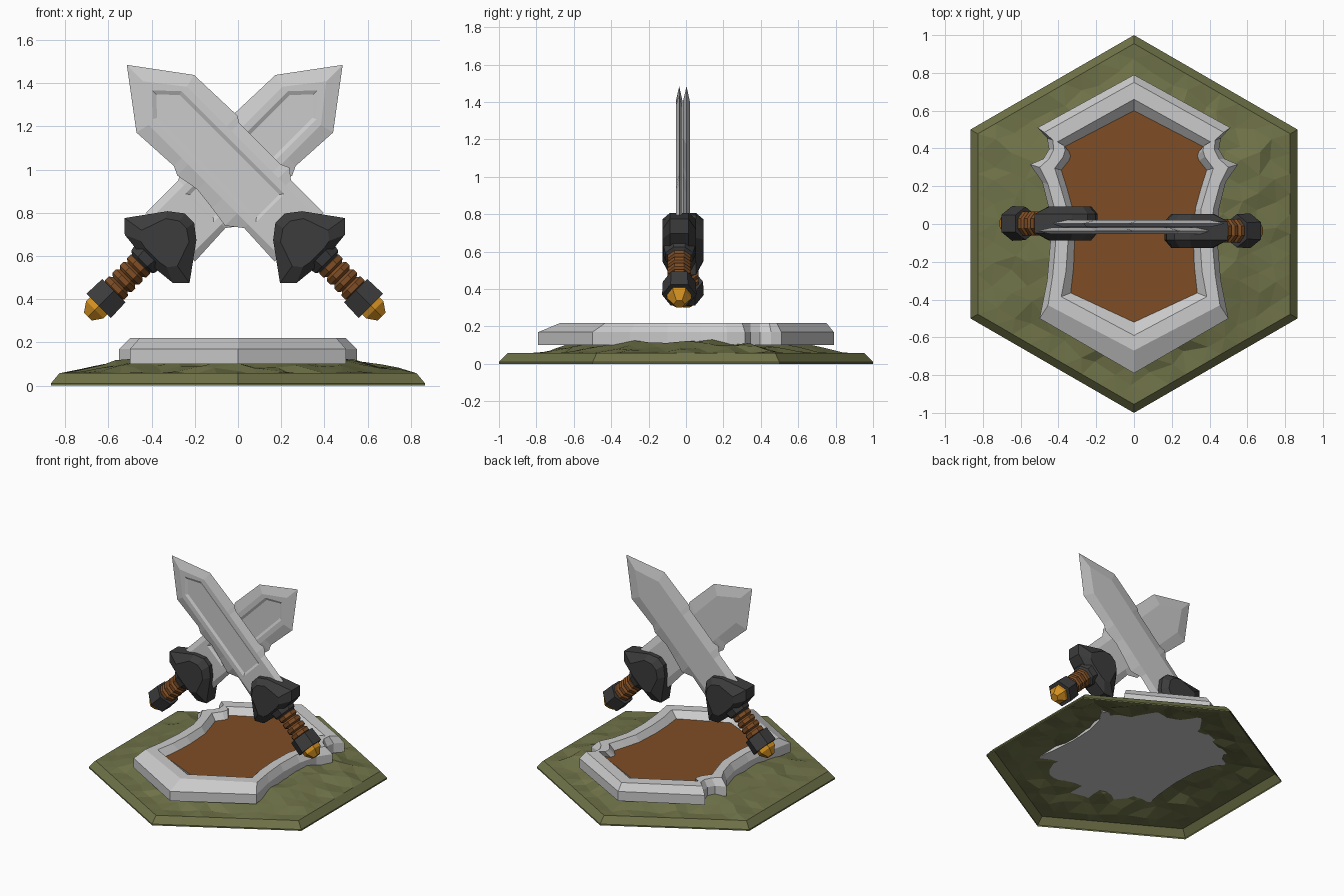
import bpy, bmesh, math, random

if "Cube" in bpy.data.objects:
    bpy.data.objects.remove(bpy.data.objects["Cube"])
random.seed(4)
R2 = math.sqrt(0.5)


def mat(name, col):
    m = bpy.data.materials.new(name)
    m.diffuse_color = (*col, 1)
    m.use_nodes = True
    m.node_tree.nodes["Principled BSDF"].inputs["Base Color"].default_value = m.diffuse_color
    return m


GREEN = mat("grass", (0.16, 0.17, 0.065))
WOOD = mat("wood", (0.21, 0.075, 0.018))
DARK = mat("dark_iron", (0.045, 0.045, 0.045))
GOLD = mat("gold", (0.65, 0.28, 0.015))


def finish(name, bm, material, recalc=True):
    if recalc:
        bmesh.ops.recalc_face_normals(bm, faces=bm.faces)
    me = bpy.data.meshes.new(name)
    bm.to_mesh(me)
    bm.free()
    if material:
        me.materials.append(material)
    ob = bpy.data.objects.new(name, me)
    bpy.context.collection.objects.link(ob)
    return ob


def loft(name, rings, material=None, caps=(True, True)):
    """Bridge equal-count rings of points and cap the ends."""
    bm = bmesh.new()
    vs = [[bm.verts.new(p) for p in r] for r in rings]
    n = len(vs[0])
    for a, b in zip(vs, vs[1:]):
        for i in range(n):
            j = (i + 1) % n
            bm.faces.new((a[i], a[j], b[j], b[i]))
    if caps[0]:
        bm.faces.new(vs[0][::-1])
    if caps[1]:
        bm.faces.new(vs[-1])
    return finish(name, bm, material)


# Grassy hexagonal mound: concentric hex rings, open underneath
def hex_ring(radius, k):
    c = [(radius * math.sin(i * math.pi / 3), radius * math.cos(i * math.pi / 3)) for i in range(7)]
    return [(c[i][0] + (c[i + 1][0] - c[i][0]) * t / k, c[i][1] + (c[i + 1][1] - c[i][1]) * t / k)
            for i in range(6) for t in range(k)]


bm = bmesh.new()
K = 9
grid = [[bm.verts.new((0, 0, 0.115))]]
for k in range(1, K + 1):
    d = k / K
    ring = []
    for x, y in hex_ring(0.955 * d, k):
        z = 0.057
        if k < K:
            z += 0.066 * min(1, (1 - d) / 0.42) - 0.022 * abs(y) + random.uniform(-0.012, 0.014)
            x += random.uniform(-0.025, 0.025)
            y += random.uniform(-0.025, 0.025)
        ring.append(bm.verts.new((x, y, z)))
    grid.append(ring)
for k in range(1, K + 1):
    o, n = grid[k], grid[k - 1]
    for s in range(6):
        for t in range(k):
            a, b = o[s * k + t], o[(s * k + t + 1) % (6 * k)]
            c = n[(s * (k - 1) + t) % len(n)]
            bm.faces.new((a, c, b))
            if t < k - 1:
                bm.faces.new((b, c, n[(s * (k - 1) + t + 1) % len(n)]))
prev = grid[K]
for rad, z in ((1.0, 0.01), (1.0, 0.0)):
    cur = [bm.verts.new((x, y, z)) for x, y in hex_ring(rad, K)]
    for i in range(len(cur)):
        j = (i + 1) % len(cur)
        bm.faces.new((prev[i], prev[j], cur[j], cur[i]))
    prev = cur
finish("grass_mound", bm, GREEN)

# Shield lying on the mound: half outlines (x >= 0, top to bottom), mirrored
outer = [(0, .79), (.51, .51), (.46, .455), (.45, .395), (.48, .345), (.55, .315),
         (.485, .22), (.45, .08), (.443, -.1), (.46, -.3), (.50, -.50), (0, -.79)]
top_out = [(0, .75), (.475, .485), (.43, .445), (.425, .395), (.45, .345), (.50, .30),
           (.455, .21), (.42, .08), (.415, -.1), (.43, -.27), (.455, -.43), (0, -.67)]
top_in = [(0, .66), (.405, .435), (.37, .415), (.365, .39), (.375, .355), (.42, .295),
          (.39, .20), (.355, .08), (.35, -.1), (.36, -.25), (.385, -.385), (0, -.59)]
floor = [(0, .60), (.385, .40), (.345, .385), (.335, .36), (.345, .335), (.385, .285),
         (.355, .19), (.325, .08), (.315, -.1), (.32, -.23), (.335, -.365), (0, -.52)]


def full(half, z):
    return [(x, y, z) for x, y in half] + [(-x, y, z) for x, y in half[-2:0:-1]]


loft("shield_rim", [full(outer, .10), full(outer, .17), full(top_out, .22),
                    full(top_in, .22), full(floor, .175)], None, (True, False))
bm = bmesh.new()
bm.faces.new([bm.verts.new(p) for p in full(floor, .175)[::-1]])
finish("shield_panel", bm, WOOD, False)

# Chipped blade outline: (along, across), right edge, then left edge, then tip
right = [(.475, .187), (.20, .196), (.17, .178), (-.10, .178), (-.14, .196), (-.187, .16), (-.40, .16)]
left = [(-.40, -.16), (-.19, -.15), (-.12, -.205), (-.02, -.19), (.09, -.177),
        (.20, -.197), (.243, -.177), (.475, -.19)]
blade = [(.728, 0)] + right + left


def inset(tip, w, top, low):
    return [(tip, 0)] + [(max(min(s, top), low), math.copysign(w, c)) for s, c in right + left]


def sword(tag, flip, dx, y0):
    def P(s, w, y):
        return (flip * (w - s) * R2 + dx, y0 + y, .97 + (s + w) * R2)

    def flat(pts, y):
        return [P(s, w, y) for s, w in pts]

    def lathe(name, prof, n, material, turn):
        rings = []
        for s, r in prof:
            rings.append([P(s, .01 + r * math.cos(turn + 2 * math.pi * i / n),
                            r * math.sin(turn + 2 * math.pi * i / n)) for i in range(n)])
        loft(f"{tag}_{name}", rings, material)

    # blade with bevelled edges and a sunken front panel
    loft(f"{tag}_blade", [flat(inset(.61, .11, .45, -.40), .018), flat(blade, 0),
                          flat(inset(.62, .125, .46, -.40), -.018),
                          flat(inset(.56, .092, .465, -.21), -.018),
                          flat(inset(.535, .075, .455, -.195), -.009)])
    # winged crossguard, chamfered front and back
    g = [(-.275, .03), (-.325, .095), (-.488, .213), (-.542, .157), (-.552, .06)]
    guard = g + [(s, -w) for s, w in g[::-1]]
    small = [(-.43 + (s + .43) * .72, w * (.55 if abs(w) > .1 else .8)) for s, w in guard]
    loft(f"{tag}_crossguard", [flat(small, -.09), flat(guard, -.05),
                               flat(guard, .05), flat(small, .09)], DARK)
    # collar, ribbed grip, pommel block and cap
    lathe("collar", [(-.53, .09), (-.572, .08), (-.585, .06)], 8, DARK, math.pi / 8)
    ribs = []
    for i in range(4):
        s = -.575 - i * .048
        ribs += [(s, .052), (s - .012, .068), (s - .036, .068)]
    lathe("grip", ribs + [(-.77, .052)], 8, WOOD, math.pi / 8)
    lathe("pommel_block", [(-.76, .088), (-.86, .092)], 6, DARK, math.pi / 6)
    lathe("pommel_cap", [(-.855, .066), (-.885, .066), (-.93, .03)], 6, GOLD, math.pi / 6)


# Crossed pair, one in front of the other
sword("front_sword", 1, 0, -.036)
sword("rear_sword", -1, -.03, .003)
